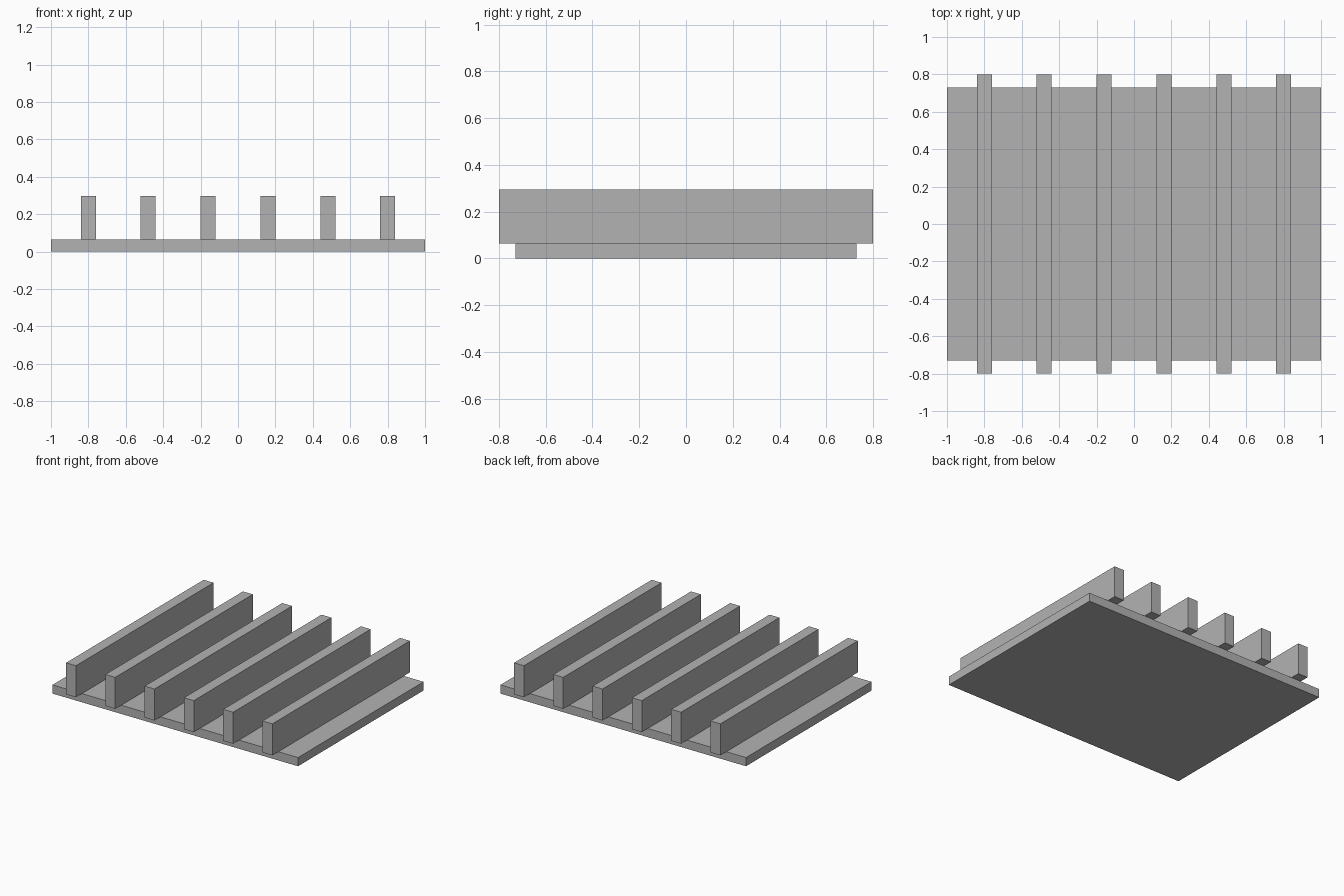
import bpy

cube = bpy.data.objects.get("Cube")
if cube:
    bpy.data.objects.remove(cube, do_unlink=True)

GREY = (0.45, 0.45, 0.45, 1)
grey = bpy.data.materials.new("plain grey")
grey.use_nodes = True
grey.diffuse_color = GREY
grey.node_tree.nodes["Principled BSDF"].inputs["Base Color"].default_value = GREY


def box(name, x, width, depth, bottom, top):
    """Add a flat-faced box centred on y = 0."""
    bpy.ops.mesh.primitive_cube_add(size=1, location=(x, 0, (bottom + top) / 2))
    part = bpy.context.object
    part.name = name
    part.scale = (width, depth, top - bottom)
    bpy.ops.object.transform_apply(location=False, rotation=False, scale=True)
    part.data.materials.append(grey)
    return part


BASE_TOP = 0.064
RIB_COUNT = 6
RIB_SPACING = 0.32

# Base panel
box("base_panel", 0, 2.0, 1.46, 0, BASE_TOP)

# Evenly spaced ribs, overhanging the panel at front and back
for i in range(RIB_COUNT):
    x = (i - (RIB_COUNT - 1) / 2) * RIB_SPACING
    box(f"rib_{i + 1}", x, 0.08, 1.6, BASE_TOP, 0.296)
